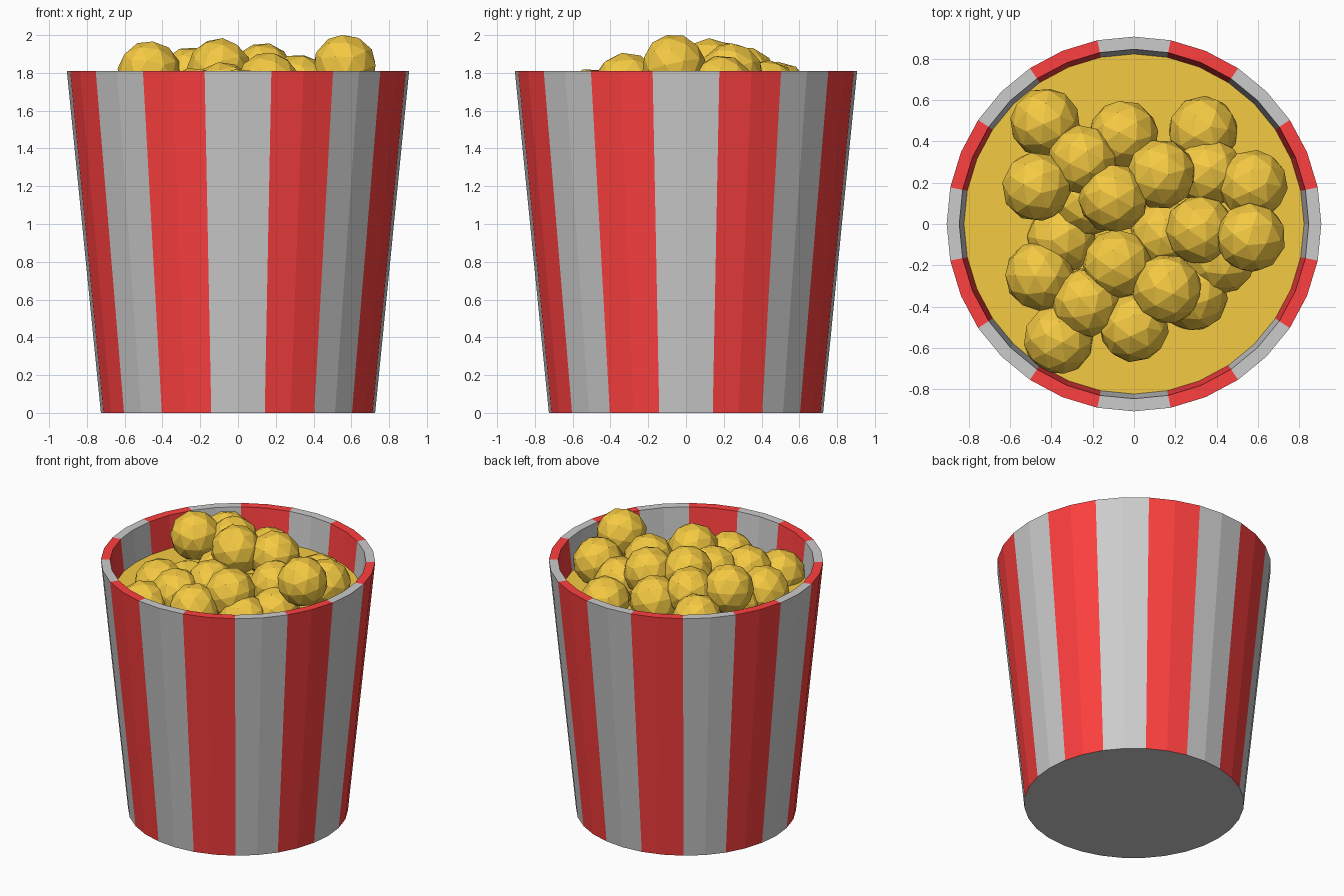
import bpy, bmesh, math, random
from mathutils import Euler

if "Cube" in bpy.data.objects:
    bpy.data.objects.remove(bpy.data.objects["Cube"])

random.seed(4)
SIDES = 32
TAU = math.tau


def material(name, rgb):
    m = bpy.data.materials.new(name)
    m.diffuse_color = (*rgb, 1)
    m.use_nodes = True
    m.node_tree.nodes["Principled BSDF"].inputs["Base Color"].default_value = m.diffuse_color
    return m


def add_object(name, bm, mats=()):
    me = bpy.data.meshes.new(name)
    bm.to_mesh(me)
    bm.free()
    for m in mats:
        me.materials.append(m)
    ob = bpy.data.objects.new(name, me)
    bpy.context.collection.objects.link(ob)
    return ob


def ring(bm, r, z):
    return [bm.verts.new((r * math.cos(TAU * i / SIDES), r * math.sin(TAU * i / SIDES), z))
            for i in range(SIDES)]


white = material("white_stripe", (0.8, 0.8, 0.8))
red = material("red_stripe", (1.0, 0.05, 0.05))
gold = material("golden_crust", (0.91, 0.59, 0.055))

# Tapered bucket: outer wall, rim, inner wall; two facets per stripe
bm = bmesh.new()
profile = [(0.726, 0), (0.906, 1.81), (0.845, 1.81), (0.67, 0.06)]
rings = [ring(bm, r, z) for r, z in profile]
for a, b in zip(rings, rings[1:]):
    for i in range(SIDES):
        j = (i + 1) % SIDES
        f = bm.faces.new((a[i], a[j], b[j], b[i]))
        f.material_index = ((i + 1) // 2) % 2
bm.faces.new(rings[0][::-1])
bm.faces.new(rings[-1])
add_object("striped_bucket", bm, (white, red))

# Flat filling surface inside the bucket
bm = bmesh.new()
bm.faces.new(ring(bm, 0.824, 1.58))
add_object("filling_surface", bm, (gold,))

# Loose heap of faceted balls: x, y, z of each centre
balls = [
    (-.43, .49, 1.69), (-.05, .43, 1.70), (.335, .45, 1.60), (-.25, .31, 1.77),
    (-.47, .18, 1.80), (.13, .24, 1.79), (-.10, .125, 1.815), (.575, .19, 1.725),
    (.32, -.03, 1.73), (.565, -.065, 1.835), (.36, .25, 1.66), (-.455, -.25, 1.62),
    (-.08, -.195, 1.69), (.16, -.315, 1.74), (-.23, -.38, 1.66), (-.365, -.56, 1.60),
    (0, -.5, 1.655), (.285, -.35, 1.60), (.42, -.17, 1.62), (-.35, -.07, 1.57),
    (-.22, .11, 1.62), (.15, -.05, 1.60),
]
bm = bmesh.new()
bmesh.ops.create_icosphere(bm, subdivisions=2, radius=0.17)
first = add_object("ball_01", bm, (gold,))
for n, pos in enumerate(balls, 1):
    ob = first
    if n > 1:
        ob = bpy.data.objects.new(f"ball_{n:02d}", first.data)
        bpy.context.collection.objects.link(ob)
    ob.location = pos
    ob.rotation_euler = Euler([random.uniform(0, TAU) for _ in range(3)])
